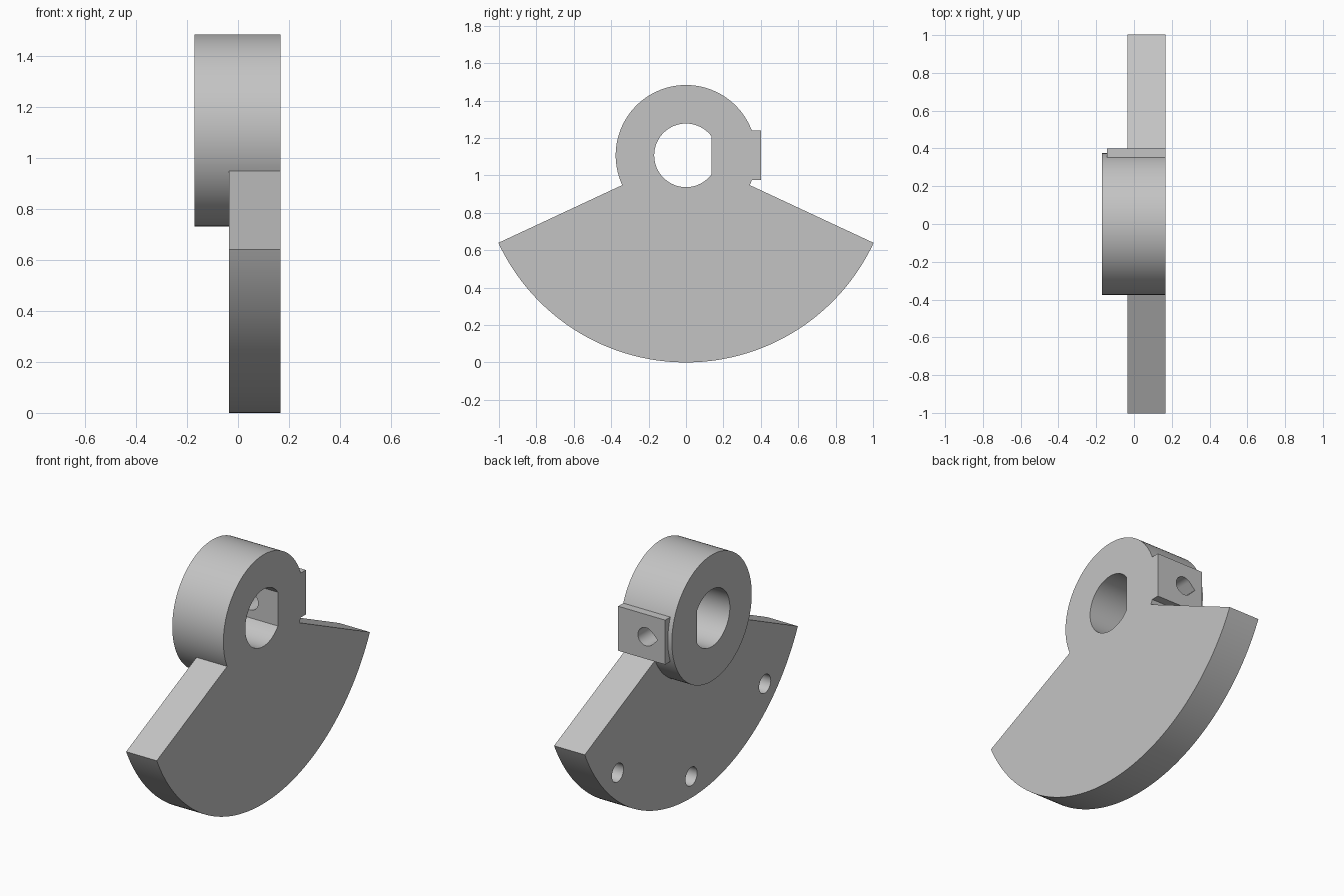
import bpy, bmesh, math
from math import sin, cos, pi, radians

if "Cube" in bpy.data.objects:
    bpy.data.objects.remove(bpy.data.objects["Cube"])

CZ = 1.107                    # height of the shaft axis
FRONT, BACK, PLATE = 0.167, -0.17, -0.035   # x of the shared face, hub end, plate face

metal = bpy.data.materials.new("light grey")
metal.diffuse_color = (0.55, 0.55, 0.55, 1)
metal.use_nodes = True
metal.node_tree.nodes["Principled BSDF"].inputs["Base Color"].default_value = metal.diffuse_color


def arc(r, a0, a1, n, cy=0.0, cz=CZ):
    """Points on an arc in the y-z plane, angles in degrees."""
    return [(cy + r * cos(radians(a0 + (a1 - a0) * i / n)),
             cz + r * sin(radians(a0 + (a1 - a0) * i / n))) for i in range(n + 1)]


def prism(name, outline, direction, place):
    """Extrude a closed 2D outline; place() maps each 2D point into 3D."""
    bm = bmesh.new()
    base = bm.faces.new([bm.verts.new(place(p)) for p in outline])
    ext = bmesh.ops.extrude_face_region(bm, geom=[base])
    moved = [v for v in ext["geom"] if isinstance(v, bmesh.types.BMVert)]
    bmesh.ops.translate(bm, verts=moved, vec=direction)
    bmesh.ops.recalc_face_normals(bm, faces=bm.faces[:])
    mesh = bpy.data.meshes.new(name)
    bm.to_mesh(mesh)
    bm.free()
    mesh.materials.append(metal)
    obj = bpy.data.objects.new(name, mesh)
    bpy.context.collection.objects.link(obj)
    return obj


def prism_x(name, outline, x0, x1):
    return prism(name, outline, (x1 - x0, 0, 0), lambda p: (x0, p[0], p[1]))


def combine(target, tool, operation):
    """Apply a boolean and remove the helper."""
    bpy.context.view_layer.objects.active = target
    mod = target.modifiers.new("combine", "BOOLEAN")
    mod.operation, mod.solver, mod.object = operation, "EXACT", tool
    bpy.ops.object.modifier_apply(modifier=mod.name)
    bpy.data.objects.remove(tool, do_unlink=True)


# Round hub
body = prism_x("counterweight", arc(0.376, 0, 360, 128)[:-1], BACK, FRONT)

# Fan-shaped weight, 130 degrees wide, radiating from the shaft axis
fan = [(0, CZ)] + arc(1.107, -155, -25, 96)
combine(body, prism_x("fan_weight", fan, PLATE, FRONT), "UNION")

# Flat screw pad on the side of the hub
pad = [(0.25, 0.975), (0.40, 0.975), (0.40, 1.24), (0.25, 1.24)]
combine(body, prism_x("screw_pad", pad, -0.143, FRONT), "UNION")

# D-shaped shaft bore
flat = math.degrees(math.acos(0.137 / 0.17))
combine(body, prism_x("shaft_bore", arc(0.17, flat, 360 - flat, 64), -0.4, 0.4), "DIFFERENCE")

# Teardrop set-screw hole from the pad into the bore, pointing to -x
r = 0.054
drop = arc(r, -135, 135, 32, cy=-0.017) + [(-0.017 - r * math.sqrt(2), CZ)]
combine(body, prism("screw_hole", drop, (0, 0.5, 0), lambda p: (p[0], 0.08, p[1])), "DIFFERENCE")

# Three blind holes along the rim of the fan
for angle in (-135, -90, -45):
    cy, cz = 0.98 * cos(radians(angle)), CZ + 0.98 * sin(radians(angle))
    hole = arc(0.055, 0, 360, 32, cy, cz)[:-1]
    combine(body, prism_x("rim_hole", hole, PLATE - 0.1, PLATE + 0.13), "DIFFERENCE")

# Smooth round surfaces, crisp edges
body.select_set(True)
bpy.context.view_layer.objects.active = body
bpy.ops.object.shade_smooth_by_angle(angle=radians(30))
